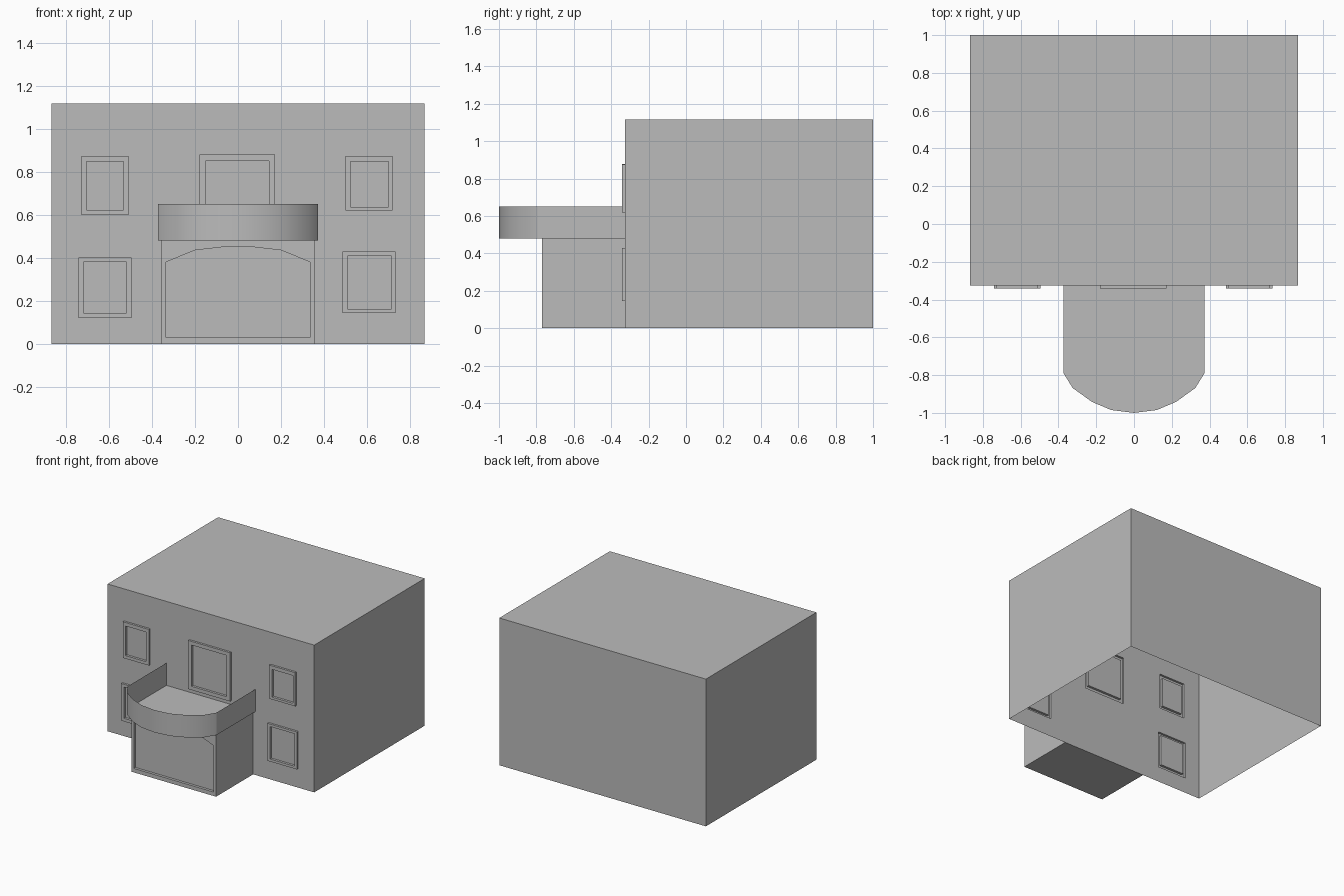
import bpy, bmesh, math

cube = bpy.data.objects.get("Cube")
if cube:
    bpy.data.objects.remove(cube, do_unlink=True)

stone = bpy.data.materials.new("plain grey")
stone.use_nodes = True
GREY = (0.5, 0.5, 0.5, 1)
stone.diffuse_color = GREY
stone.node_tree.nodes["Principled BSDF"].inputs["Base Color"].default_value = GREY

HALF_W, HEIGHT, WALL_Y, BACK_Y = 0.867, 1.117, -0.325, 1.0
PORCH_W, PORCH_Y, DECK_Z, RAIL_Z = 0.355, -0.77, 0.48, 0.65


def finish(name, bm, smooth_angle=None):
    bmesh.ops.remove_doubles(bm, verts=bm.verts, dist=1e-5)
    bmesh.ops.recalc_face_normals(bm, faces=bm.faces)
    mesh = bpy.data.meshes.new(name)
    bm.to_mesh(mesh)
    bm.free()
    mesh.materials.append(stone)
    obj = bpy.data.objects.new(name, mesh)
    bpy.context.collection.objects.link(obj)
    if smooth_angle:
        bpy.ops.object.select_all(action='DESELECT')
        obj.select_set(True)
        bpy.context.view_layer.objects.active = obj
        bpy.ops.object.shade_smooth_by_angle(angle=math.radians(smooth_angle))
    return obj


def rect(x0, x1, z0, z1):
    return [(x0, z0), (x1, z0), (x1, z1), (x0, z1)]


def ring(bm, outline, y):
    return [bm.verts.new((x, y, z)) for x, z in outline]


def bridge(bm, a, b):
    n = len(a)
    for i in range(n):
        j = (i + 1) % n
        bm.faces.new((a[i], a[j], b[j], b[i]))


def loop_edges(bm, verts):
    return [bm.edges.new((verts[i - 1], verts[i])) for i in range(len(verts))]


def facade(bm, outline, y, openings):
    """Flat front with openings; each opening is a list of (outline, y) steps, the last one capped."""
    outer = ring(bm, outline, y)
    edges = loop_edges(bm, outer)
    starts = []
    for steps in openings:
        first = ring(bm, *steps[0])
        edges += loop_edges(bm, first)
        starts.append(first)
    bmesh.ops.triangle_fill(bm, edges=edges, use_beauty=True, normal=(0, -1, 0))
    for first, steps in zip(starts, openings):
        last = first
        for step in steps[1:]:
            new = ring(bm, *step)
            bridge(bm, last, new)
            last = new
        bm.faces.new(last)
    return outer


def window(outer, inner):
    o, i = rect(*outer), rect(*inner)
    proud = WALL_Y - 0.016
    return [(o, WALL_Y), (o, proud), (i, proud), (i, WALL_Y + 0.002)]


# Main block, open underneath, with framed windows
windows = [
    window((-.728, -.509, .60, .874), (-.705, -.533, .623, .847)),
    window((.50, .719, .619, .874), (.523, .70, .637, .847)),
    window((-.179, .172, .51, .879), (-.151, .144, .538, .851)),
    window((-.742, -.495, .12, .402), (-.719, -.519, .144, .381)),
    window((.486, .733, .144, .428), (.509, .714, .163, .409)),
]
bm = bmesh.new()
block = rect(-HALF_W, HALF_W, 0, HEIGHT)
front = facade(bm, block, WALL_Y, windows)
back = ring(bm, block, BACK_Y)
for i in range(1, 4):
    j = (i + 1) % 4
    bm.faces.new((front[i], front[j], back[j], back[i]))
bm.faces.new(back)
finish("main_building", bm)

# Porch with a recessed arched door panel
half_arch = [(.335, .03), (.335, .38), (.20, .435), (.07, .45)]
arch = half_arch + [(-x, z) for x, z in reversed(half_arch)]
bm = bmesh.new()
box = rect(-PORCH_W, PORCH_W, 0, DECK_Z)
front = facade(bm, box, PORCH_Y, [[(arch, PORCH_Y), (arch, PORCH_Y + 0.02)]])
bridge(bm, front, ring(bm, box, WALL_Y))
finish("porch", bm)

# Balcony: bow-fronted deck and thin parapet
half_bow = [(.373, WALL_Y), (.373, -.79), (.325, -.868), (.222, -.942), (.12, -.985)]
bow = half_bow + [(0, -1.0)] + [(-x, y) for x, y in reversed(half_bow)]
bm = bmesh.new()
bm.faces.new([bm.verts.new((x, y, DECK_Z)) for x, y in reversed(bow)])
finish("balcony_deck", bm)

bm = bmesh.new()
low = [bm.verts.new((x, y, DECK_Z)) for x, y in bow]
high = [bm.verts.new((x, y, RAIL_Z)) for x, y in bow]
for i in range(len(bow) - 1):
    bm.faces.new((low[i + 1], low[i], high[i], high[i + 1]))
parapet = finish("balcony_parapet", bm, 29)
